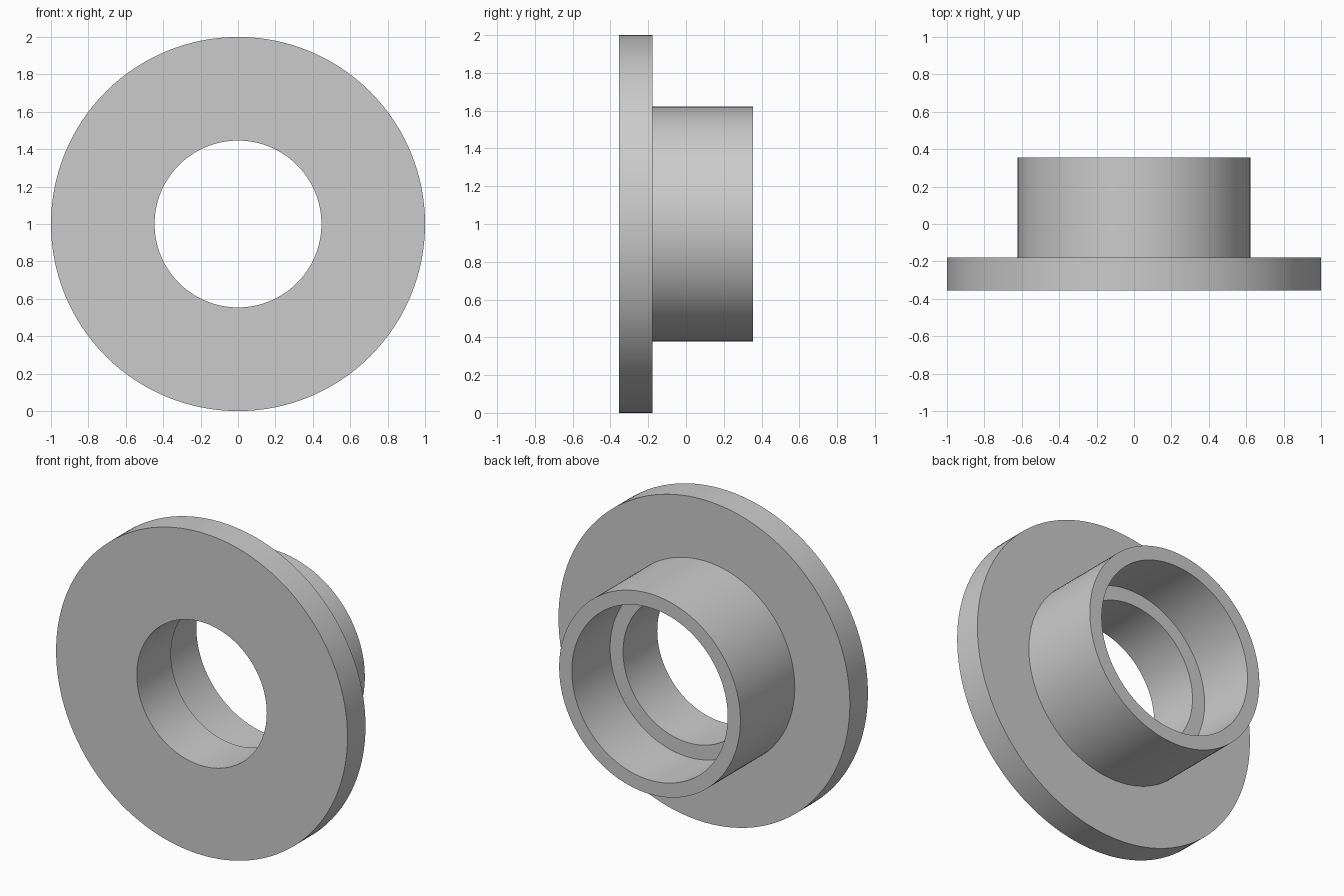
import bpy
import bmesh
from math import radians, tau
from mathutils import Vector

cube = bpy.data.objects.get("Cube")
if cube:
    bpy.data.objects.remove(cube)

# Plain grey metal
grey = bpy.data.materials.new("grey")
grey.use_nodes = True
colour = (0.6, 0.6, 0.6, 1)
grey.diffuse_color = colour
grey.node_tree.nodes["Principled BSDF"].inputs["Base Color"].default_value = colour

# Radii and positions along y
flange_r, hub_r, counterbore_r, bore_r = 1.0, 0.622, 0.535, 0.446
front_y, flange_y, ledge_y, back_y = -0.355, -0.178, -0.02, 0.355

# Closed cross-section: flange, hub, counterbore, ledge and bore
profile = [
    (bore_r, front_y), (flange_r, front_y),
    (flange_r, flange_y), (hub_r, flange_y),
    (hub_r, back_y), (counterbore_r, back_y),
    (counterbore_r, ledge_y), (bore_r, ledge_y),
]

# Spin the section round the y axis
bm = bmesh.new()
verts = [bm.verts.new((r, y, 0)) for r, y in profile]
edges = [bm.edges.new((a, b)) for a, b in zip(verts, verts[1:] + verts[:1])]
bmesh.ops.spin(bm, geom=verts + edges, cent=Vector(), axis=Vector((0, 1, 0)),
               angle=tau, steps=128, use_merge=True)
bmesh.ops.remove_doubles(bm, verts=bm.verts, dist=0.0001)
bmesh.ops.recalc_face_normals(bm, faces=bm.faces)
mesh = bpy.data.meshes.new("flanged_bushing")
bm.to_mesh(mesh)
bm.free()
mesh.materials.append(grey)

bushing = bpy.data.objects.new("flanged_bushing", mesh)
bushing.location.z = flange_r
bpy.context.collection.objects.link(bushing)

# Smooth round walls, crisp rims
bpy.ops.object.select_all(action="DESELECT")
bushing.select_set(True)
bpy.context.view_layer.objects.active = bushing
bpy.ops.object.shade_smooth_by_angle(angle=radians(30))
